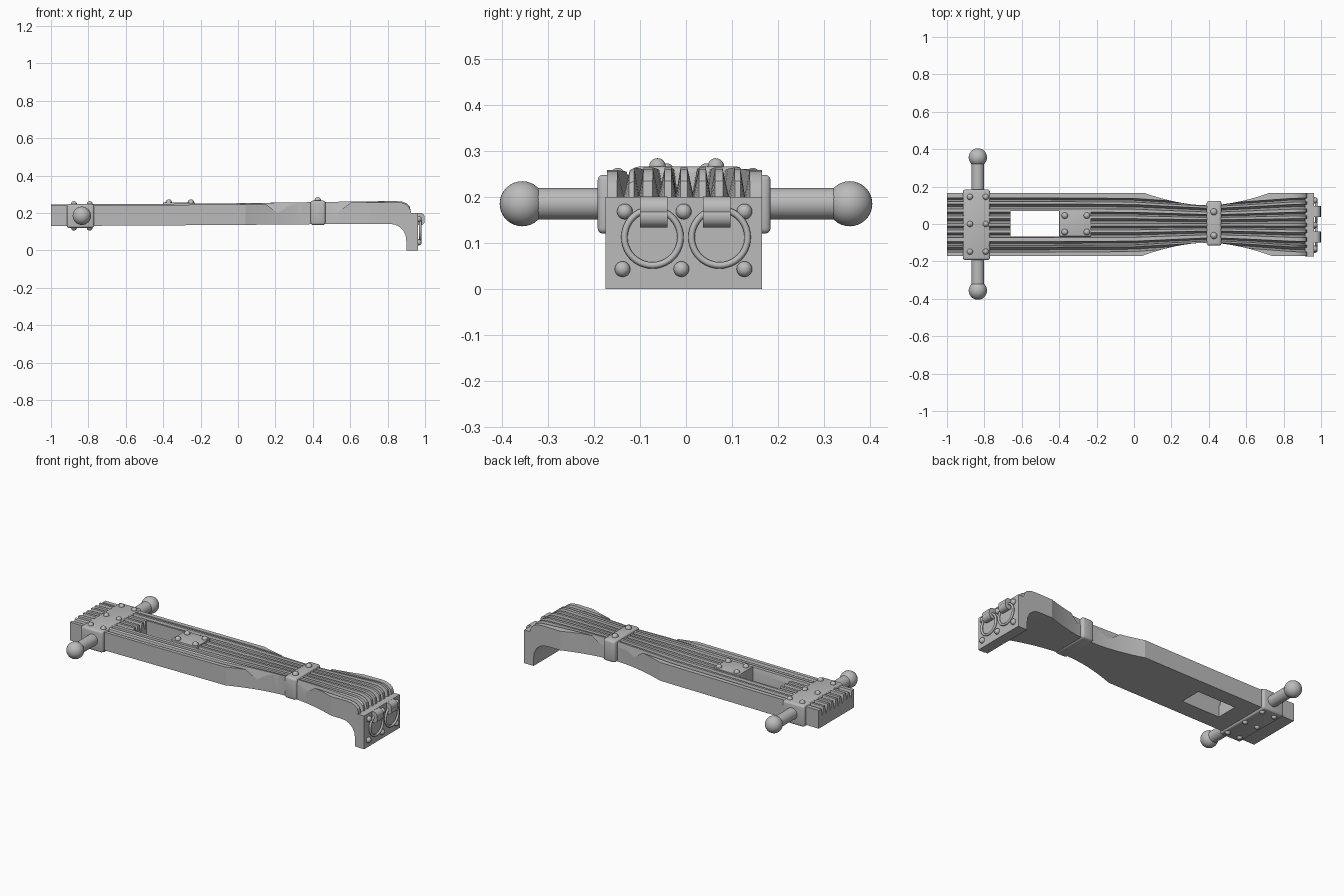
import bpy, bmesh, math
from mathutils import Matrix, Vector

cube = bpy.data.objects.get("Cube")
if cube:
    bpy.data.objects.remove(cube, do_unlink=True)

grey = bpy.data.materials.new("plain grey")
grey.use_nodes = True
grey.diffuse_color = (0.5, 0.5, 0.5, 1)
grey.node_tree.nodes["Principled BSDF"].inputs["Base Color"].default_value = (0.5, 0.5, 0.5, 1)


def finish(bm, name, angle=35):
    bmesh.ops.recalc_face_normals(bm, faces=bm.faces[:])
    mesh = bpy.data.meshes.new(name)
    bm.to_mesh(mesh)
    bm.free()
    ob = bpy.data.objects.new(name, mesh)
    bpy.context.collection.objects.link(ob)
    mesh.materials.append(grey)
    bpy.ops.object.select_all(action='DESELECT')
    ob.select_set(True)
    bpy.context.view_layer.objects.active = ob
    bpy.ops.object.shade_smooth_by_angle(angle=math.radians(angle))
    return ob


def box(name, lo, hi, bevel=0.0):
    lo, hi = Vector(lo), Vector(hi)
    bm = bmesh.new()
    bmesh.ops.create_cube(bm, size=1, matrix=Matrix.Translation((lo + hi) / 2)
                          @ Matrix.Diagonal((*(hi - lo), 1)))
    if bevel:
        bmesh.ops.bevel(bm, geom=bm.edges[:], offset=bevel, segments=3,
                        profile=0.5, affect='EDGES')
    return finish(bm, name)


def ball(name, centre, radius, segments=32):
    bm = bmesh.new()
    bmesh.ops.create_uvsphere(bm, u_segments=segments, v_segments=segments // 2,
                              radius=radius, matrix=Matrix.Translation(centre))
    return finish(bm, name, 60)


def rod(name, start, end, radius):
    start, end = Vector(start), Vector(end)
    turn = (end - start).to_track_quat('Z', 'Y').to_matrix().to_4x4()
    bm = bmesh.new()
    bmesh.ops.create_cone(bm, cap_ends=True, segments=32, radius1=radius, radius2=radius,
                          depth=(end - start).length,
                          matrix=Matrix.Translation((start + end) / 2) @ turn)
    return finish(bm, name)


def prism(name, outline, z0, z1):
    bm = bmesh.new()
    face = bm.faces.new([bm.verts.new((x, y, z0)) for x, y in outline])
    ext = bmesh.ops.extrude_face_region(bm, geom=[face])
    bmesh.ops.translate(bm, vec=(0, 0, z1 - z0),
                        verts=[v for v in ext["geom"] if isinstance(v, bmesh.types.BMVert)])
    return finish(bm, name)


def carve(target, cutter):
    mod = target.modifiers.new("carve", 'BOOLEAN')
    mod.operation, mod.solver, mod.object = 'DIFFERENCE', 'EXACT', cutter
    bpy.context.view_layer.objects.active = target
    bpy.ops.object.modifier_apply(modifier=mod.name)
    bpy.data.objects.remove(cutter, do_unlink=True)


# Grooved beam: outer and inner side profile, swept with a notched section
stations = [(-1, .24, -1, .13), (-.5, .242, -.5, .133), (0, .246, 0, .136), (.2, .249, .2, .138),
            (.42, .252, .42, .14), (.6, .255, .6, .141), (.84, .258, .8, .142),
            (.875, .255, .835, .139), (.9, .245, .86, .128), (.917, .229, .882, .108),
            (.925, .2, .896, .08), (.926, .1, .9, .05), (.926, 0, .9, 0)]
grooves = [-.138, -.104, -.06, -.022, .016, .054, .094, .13]
LEFT, RIGHT = .165, -.172

bm = bmesh.new()
rows = []
for i, (xt, zt, xb, zb) in enumerate(stations):
    top, low = Vector((xt, 0, zt)), Vector((xb, 0, zb))
    squeeze = 1 - .22 * math.exp(-((xt - .42) / .28) ** 2)
    depth = .45 if i < 11 else .05
    section = [(RIGHT, 0)]
    for n, c in enumerate(grooves):
        w = .010 if n % 2 else .013
        section += [((c - w) * squeeze, 0), (c * squeeze, depth), ((c + w) * squeeze, 0)]
    section.append((LEFT, 0))
    row = []
    for y, d in section:
        p = top.lerp(low, d)
        if d == 0 and abs(y) < .12 and i < 10:
            p += (top - low).normalized() * .006
        row.append(bm.verts.new((p.x, y, p.z)))
    row += [bm.verts.new((xb, LEFT, zb)), bm.verts.new((xb, RIGHT, zb))]
    rows.append(row)
for a, b in zip(rows, rows[1:]):
    for k in range(len(a)):
        m = (k + 1) % len(a)
        bm.faces.new((a[k], a[m], b[m], b[k]))
bm.faces.new(rows[0])
bm.faces.new(rows[-1][::-1])
beam = finish(bm, "grooved_beam", 25)

# Waist on both sides, then the slot through the beam
for side in (1, -1):
    curve = []
    for i in range(25):
        x = .04 + .70 * i / 24
        curve.append((x, side * (.1 + .068 * abs((x - .39) / .34) ** 1.8)))
    carve(beam, prism("waist_cutter", curve + [(.74, side * .3), (.04, side * .3)], -.1, .5))
carve(beam, box("slot_cutter", (-.66, -.066, 0), (-.4, .07, .4)))
bpy.ops.object.select_all(action='DESELECT')
beam.select_set(True)
bpy.context.view_layer.objects.active = beam
bpy.ops.object.shade_smooth_by_angle(angle=math.radians(25))

# Slot block with four rivets
box("slot_block", (-.4, -.066, .138), (-.23, .07, .256), .002)
for x in (-.37, -.252):
    for y in (-.043, .045):
        ball("slot_rivet", (x, y, .256), .017, 20)

# Rear clamp with rivets above and below
box("rear_clamp", (-.915, -.192, .12), (-.77, .184, .248), .012)
for x in (-.877, -.793):
    for y in (-.148, 0, .145):
        for z in (.122, .247):
            ball("clamp_rivet", (x, y, z), .016, 20)

# Side handles
for side, name in ((1, "left"), (-1, "right")):
    rod(name + "_handle", (-.835, side * .17, .185), (-.835, side * .35, .185), .034)
    ball(name + "_handle_knob", (-.835, side * .356, .185), .049)

# Waist clamp
box("waist_clamp", (.388, -.116, .135), (.468, .124, .266), .014)
for y in (-.062, .065):
    ball("waist_rivet", (.427, y, .266), .018, 20)

# End plate with rivets
box("end_plate", (.915, -.175, 0), (.963, .165, .2))
for z, ys in ((.168, (-.133, -.005, .127)), (.043, (-.138, -.01, .127))):
    for y in ys:
        ball("plate_rivet", (.965, y, z), .017, 20)

# Hanging rings held by curled straps
for y, strap_y in ((-.073, -.07), (.073, .067)):
    bpy.ops.mesh.primitive_torus_add(major_radius=.061, minor_radius=.007, major_segments=40,
                                     minor_segments=10, location=(.974, y, .112),
                                     rotation=(0, math.pi / 2, 0))
    ring = bpy.context.object
    ring.name = "hanging_ring"
    ring.data.materials.append(grey)
    bpy.ops.object.shade_smooth_by_angle(angle=math.radians(60))
    rod("strap_upper_curl", (.972, strap_y - .03, .175), (.972, strap_y + .03, .175), .026)
    rod("strap_lower_curl", (.974, strap_y - .03, .158), (.974, strap_y + .03, .158), .0245)
